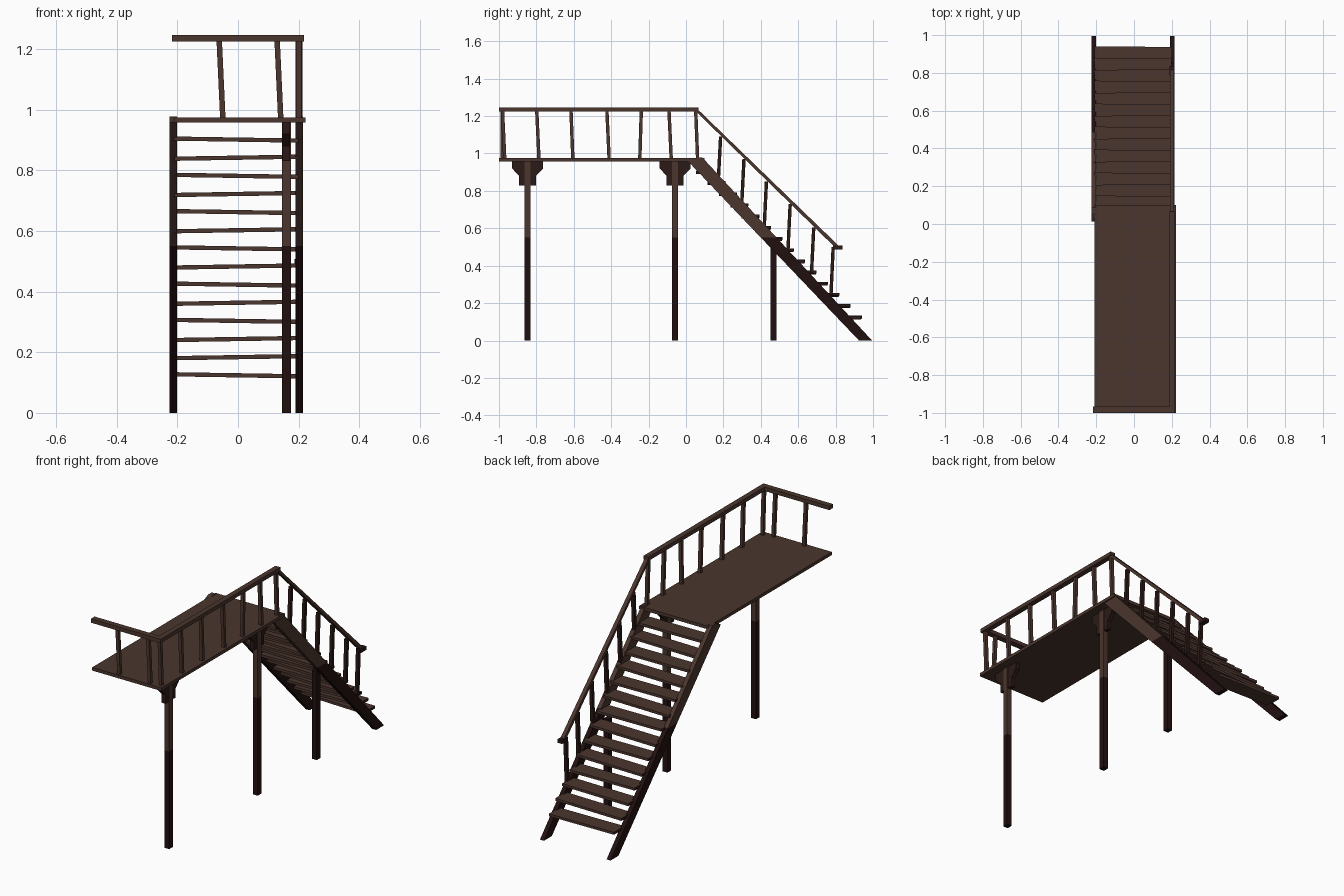
import bpy
import bmesh
import math
from mathutils import Matrix, Vector

old = bpy.data.objects.get("Cube")
if old:
    bpy.data.objects.remove(old, do_unlink=True)


def material(name, colour):
    m = bpy.data.materials.new(name)
    m.use_nodes = True
    m.diffuse_color = (*colour, 1)
    bsdf = m.node_tree.nodes["Principled BSDF"]
    bsdf.inputs["Base Color"].default_value = (*colour, 1)
    bsdf.inputs["Roughness"].default_value = 0.9
    return m


brown = material("brown wood", (0.070, 0.036, 0.027))
dark = material("dark wood", (0.024, 0.010, 0.008))
wet = material("wet wood", (0.016, 0.005, 0.005))
WATERLINE = 0.55


def finish(name, bm, *mats):
    bmesh.ops.recalc_face_normals(bm, faces=bm.faces)
    mesh = bpy.data.meshes.new(name)
    bm.to_mesh(mesh)
    bm.free()
    for m in mats:
        mesh.materials.append(m)
    obj = bpy.data.objects.new(name, mesh)
    bpy.context.collection.objects.link(obj)
    return obj


def plank(name, profile, x0, x1, mat, stained=False):
    """Extrude a (y, z) outline from x0 to x1; stained wood is wet below the waterline."""
    bm = bmesh.new()
    face = bm.faces.new([bm.verts.new((x0, y, z)) for y, z in profile])
    out = bmesh.ops.extrude_face_region(bm, geom=[face])
    moved = [g for g in out["geom"] if isinstance(g, bmesh.types.BMVert)]
    bmesh.ops.translate(bm, verts=moved, vec=(x1 - x0, 0, 0))
    if stained:
        bmesh.ops.bisect_plane(bm, geom=bm.verts[:] + bm.edges[:] + bm.faces[:],
                               plane_co=(0, 0, WATERLINE), plane_no=(0, 0, 1))
        for f in bm.faces:
            f.material_index = int(f.calc_center_median().z < WATERLINE)
    return finish(name, bm, mat, wet)


def block(name, x, y, z, mat, stained=False):
    profile = [(y[0], z[0]), (y[1], z[0]), (y[1], z[1]), (y[0], z[1])]
    return plank(name, profile, x[0], x[1], mat, stained)


def baluster(name, foot, head, mat):
    """Slightly leaning square stick with horizontal ends."""
    bm = bmesh.new()
    bmesh.ops.create_cube(bm, size=1)
    for v in bm.verts:
        end = Vector(head if v.co.z > 0 else foot)
        v.co = end + Vector((v.co.x * 0.018, v.co.y * 0.018, 0))
    return finish(name, bm, mat)


# Platform
block("platform", (-0.21, 0.222), (-1, 0.1), (0.957, 0.975), brown)

# Platform handrails
block("side_handrail", (0.187, 0.217), (-1, 0.067), (1.225, 1.247), brown)
block("front_handrail", (-0.218, 0.187), (-1, -0.967), (1.225, 1.247), brown)

# Platform balusters
for y, lean in [(-0.975, 0.012), (-0.792, 0.012), (-0.61, 0.01), (-0.417, 0.012),
                (-0.243, -0.008), (-0.085, 0.012), (0.057, 0.01)]:
    baluster("side_baluster", (0.2, y + lean / 2, 0.97), (0.2, y - lean / 2, 1.23), brown)
for x in (-0.055, 0.136):
    baluster("front_baluster", (x + 0.005, -0.983, 0.97), (x - 0.007, -0.983, 1.23), brown)

# Support posts and their brackets
for y, top in [(-0.847, 0.957), (-0.058, 0.957), (0.468, 0.5)]:
    block("support_post", (0.145, 0.175), (y - 0.016, y + 0.016), (0, top), brown, True)
half = [(0.083, 0.957), (0.083, 0.92), (0.045, 0.88), (0.045, 0.83)]
for c in (-0.847, -0.058):
    outline = [(c + w, z) for w, z in half] + [(c - w, z) for w, z in reversed(half)]
    plank("bracket", outline, 0.147, 0.171, dark)

# Stair stringers
slope = [(0.925, 0), (0.995, 0), (0.088, 0.978), (0.055, 0.978), (0.012, 0.957)]
for x in (-0.226, 0.19):
    plank("stringer", slope, x, x + 0.025, brown, True)

# Stair treads, each nailed a little crooked
for i in range(14):
    tilt = 1 if i == 0 or (i % 2 and i > 1) else -1
    bm = bmesh.new()
    bmesh.ops.create_cube(bm, size=1)
    bmesh.ops.scale(bm, vec=(0.41, 0.092, 0.014), verts=bm.verts)
    for f in bm.faces:
        f.material_index = int(abs(f.normal.x) > 0.9)
    turn = Matrix.Rotation(tilt * 0.016, 4, "Y") @ Matrix.Rotation(-tilt * 0.01, 4, "Z")
    place = Matrix.Translation((-0.005, 0.893 - i * 0.0608, 0.124 + i * 0.0598))
    bmesh.ops.transform(bm, matrix=place @ turn, verts=bm.verts)
    finish("tread", bm, brown, dark)

# Stair handrail with its end block
plank("stair_handrail", [(0.05, 1.228), (0.067, 1.232), (0.815, 0.508), (0.795, 0.5)],
      0.19, 0.212, brown)
block("handrail_end", (0.187, 0.215), (0.787, 0.837), (0.486, 0.507), dark)

# Stair balusters
for y, low, high in [(0.185, 0.86, 1.09), (0.31, 0.73, 0.97), (0.43, 0.6, 0.85),
                     (0.557, 0.48, 0.73), (0.683, 0.36, 0.605), (0.787, 0.245, 0.5)]:
    baluster("stair_baluster", (0.2, y - 0.012, low), (0.2, y, high), dark)
